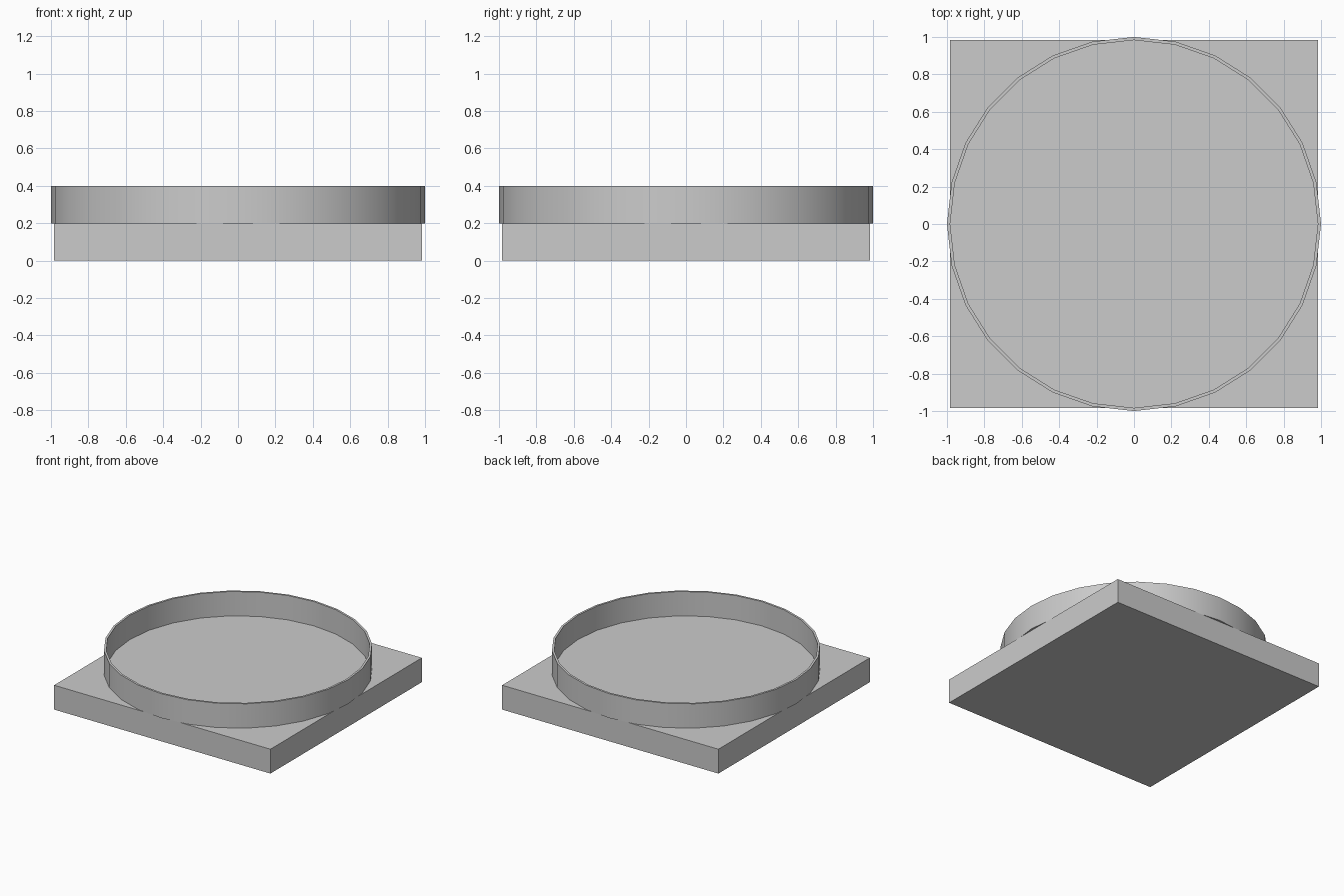
import bpy, bmesh
from math import sin, cos, pi, radians

if "Cube" in bpy.data.objects:
    bpy.data.objects.remove(bpy.data.objects["Cube"])

SIDES, OUTER, INNER = 28, 1.0, 0.983
BASE_TOP, RIM_TOP = 0.2, 0.4

# Square base slab
bpy.ops.mesh.primitive_cube_add(size=1, location=(0, 0, BASE_TOP / 2))
base = bpy.context.object
base.name = "square_base"
base.scale = (2 * INNER, 2 * INNER, BASE_TOP)
bpy.ops.object.transform_apply(location=False, rotation=False, scale=True)

# Thin circular rim: a rectangular section swept round the centre
bm = bmesh.new()
profile = [(OUTER, BASE_TOP), (OUTER, RIM_TOP), (INNER, RIM_TOP), (INNER, BASE_TOP)]
rings = [[bm.verts.new((r * cos(2 * pi * i / SIDES), r * sin(2 * pi * i / SIDES), z))
          for r, z in profile] for i in range(SIDES)]
for i in range(SIDES):
    a, b = rings[i], rings[(i + 1) % SIDES]
    for j in range(4):
        k = (j + 1) % 4
        bm.faces.new((a[j], b[j], b[k], a[k]))
bmesh.ops.recalc_face_normals(bm, faces=bm.faces)
mesh = bpy.data.meshes.new("round_rim")
bm.to_mesh(mesh)
bm.free()
rim = bpy.data.objects.new("round_rim", mesh)
bpy.context.collection.objects.link(rim)

# Smooth the round walls, keep the rim edges crisp
bpy.ops.object.select_all(action='DESELECT')
rim.select_set(True)
bpy.context.view_layer.objects.active = rim
bpy.ops.object.shade_smooth_by_angle(angle=radians(30))
